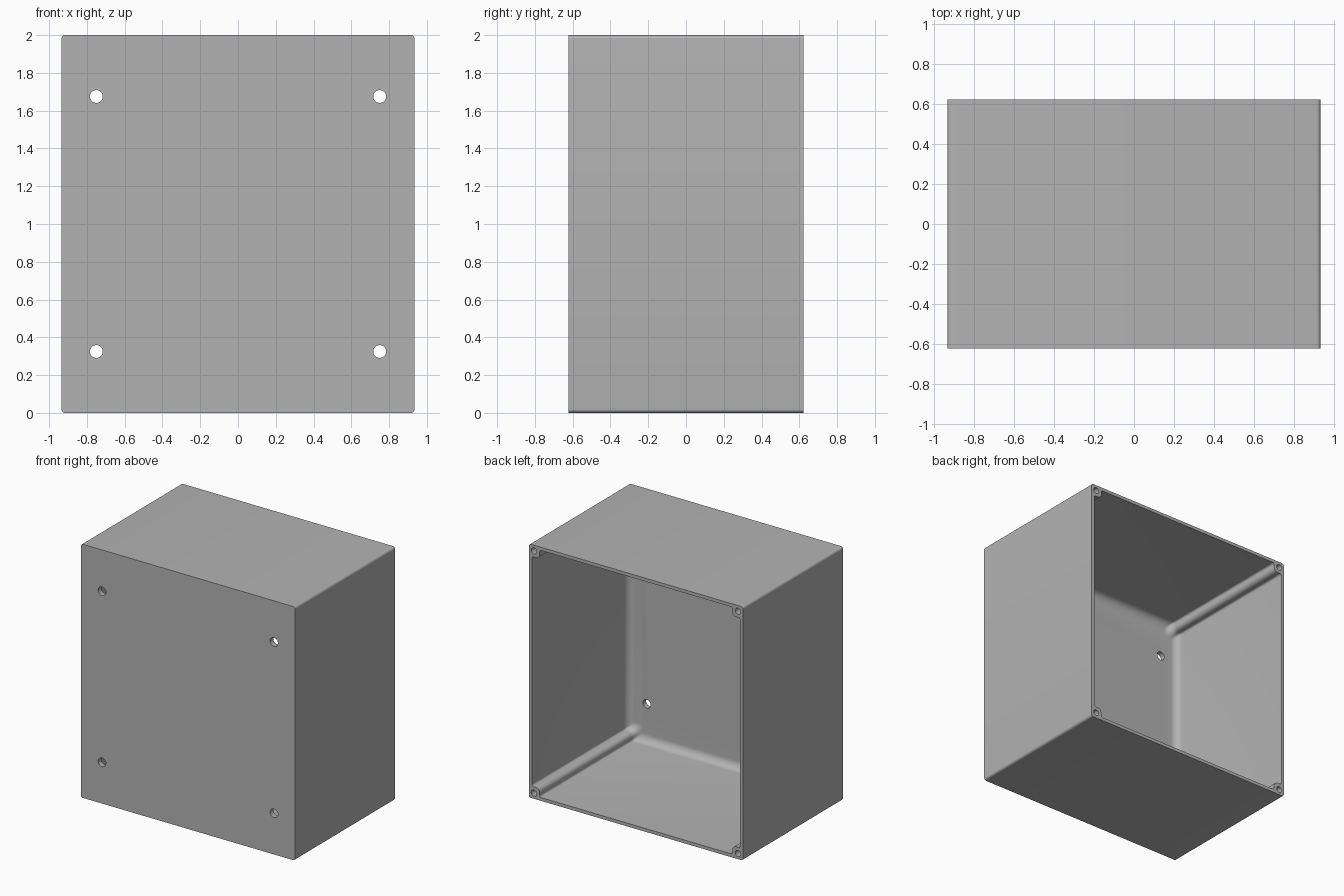
import bpy, bmesh, math
from mathutils import Vector

cube = bpy.data.objects.get("Cube")
if cube:
    bpy.data.objects.remove(cube, do_unlink=True)

W, D, H = 0.935, 0.623, 1.0      # half width, half depth, half height
WALL, FLOOR, POST = 0.026, 0.04, 0.095
FILLET = 0.06

grey = bpy.data.materials.new("grey_plastic")
grey.use_nodes = True
colour = (0.45, 0.45, 0.45, 1)
grey.diffuse_color = colour
grey.node_tree.nodes["Principled BSDF"].inputs["Base Color"].default_value = colour


def arc(cx, cz, r, start, end, n=6):
    """Points along a quarter arc, angles in degrees."""
    return [(cx + r * math.cos(math.radians(start + (end - start) * i / n)),
             cz + r * math.sin(math.radians(start + (end - start) * i / n)))
            for i in range(n + 1)]


def mirror_quadrant(q):
    """Full closed outline from its first quadrant."""
    return (q + [(-x, z) for x, z in reversed(q)]
            + [(-x, -z) for x, z in q] + [(x, -z) for x, z in reversed(q)])


def body_outline():
    r = 0.02
    return mirror_quadrant(arc(W - r, H - r, r, 0, 90))


def cavity_outline(shift):
    """Inner wall outline with a notch left for each corner post."""
    x, z = W - WALL - shift, H - WALL - shift
    a, b = W - POST - shift, H - POST - shift
    r, big = 0.015, 0.035
    return mirror_quadrant(arc(x - r, b - r, r, 0, 90)
                           + arc(a + big, b + big, big, 270, 180)
                           + arc(a - r, z - r, r, 0, 90))


def loft(name, sections):
    """Solid through (depth, outline) sections, closed at both ends."""
    bm = bmesh.new()
    rings = [[bm.verts.new((x, y, z + H)) for x, z in pts] for y, pts in sections]
    for lower, upper in zip(rings, rings[1:]):
        n = len(lower)
        for i in range(n):
            j = (i + 1) % n
            bm.faces.new((lower[i], lower[j], upper[j], upper[i]))
    bm.faces.new(rings[0])
    bm.faces.new(rings[-1])
    bmesh.ops.recalc_face_normals(bm, faces=bm.faces)
    mesh = bpy.data.meshes.new(name)
    bm.to_mesh(mesh)
    bm.free()
    mesh.materials.append(grey)
    obj = bpy.data.objects.new(name, mesh)
    bpy.context.collection.objects.link(obj)
    return obj


def drill(x, z, r, y0, y1):
    pts = [(x + r * math.cos(t * math.tau / 24), z + r * math.sin(t * math.tau / 24))
           for t in range(24)]
    return loft("hole_cutter", [(y0, pts), (y1, pts)])


# Outer shell
box = loft("enclosure_box", [(-D, body_outline()), (D, body_outline())])

# Cavity open at the back, with a rounded transition into the floor
sections = []
for i in range(9):
    t = math.radians(90 * i / 8)
    sections.append((FLOOR - D + FILLET * (1 - math.sin(t)),
                     cavity_outline(FILLET * (1 - math.cos(t)))))
sections = sections[::-1] + [(D + 0.1, cavity_outline(0))]
cutters = [loft("cavity_cutter", sections)]

# Mounting holes through the front and screw holes in the corner posts
for sx in (-1, 1):
    for sz in (-1, 1):
        cutters.append(drill(sx * 0.75, sz * 0.675, 0.034, -D - 0.1, -D + 0.2))
        cutters.append(drill(sx * (W - 0.045), sz * (H - 0.045), 0.024, D - 0.3, D + 0.1))

for cutter in cutters:
    cutter.hide_render = True
    mod = box.modifiers.new("cut", 'BOOLEAN')
    mod.operation = 'DIFFERENCE'
    mod.solver = 'EXACT'
    mod.object = cutter

# Bake the cuts and discard the cutters
bpy.context.view_layer.update()
depsgraph = bpy.context.evaluated_depsgraph_get()
baked = bpy.data.meshes.new_from_object(box.evaluated_get(depsgraph))
box.modifiers.clear()
box.data = baked
for cutter in cutters:
    bpy.data.objects.remove(cutter, do_unlink=True)

bpy.ops.object.select_all(action='DESELECT')
box.select_set(True)
bpy.context.view_layer.objects.active = box
bpy.ops.object.shade_smooth_by_angle(angle=math.radians(35))
